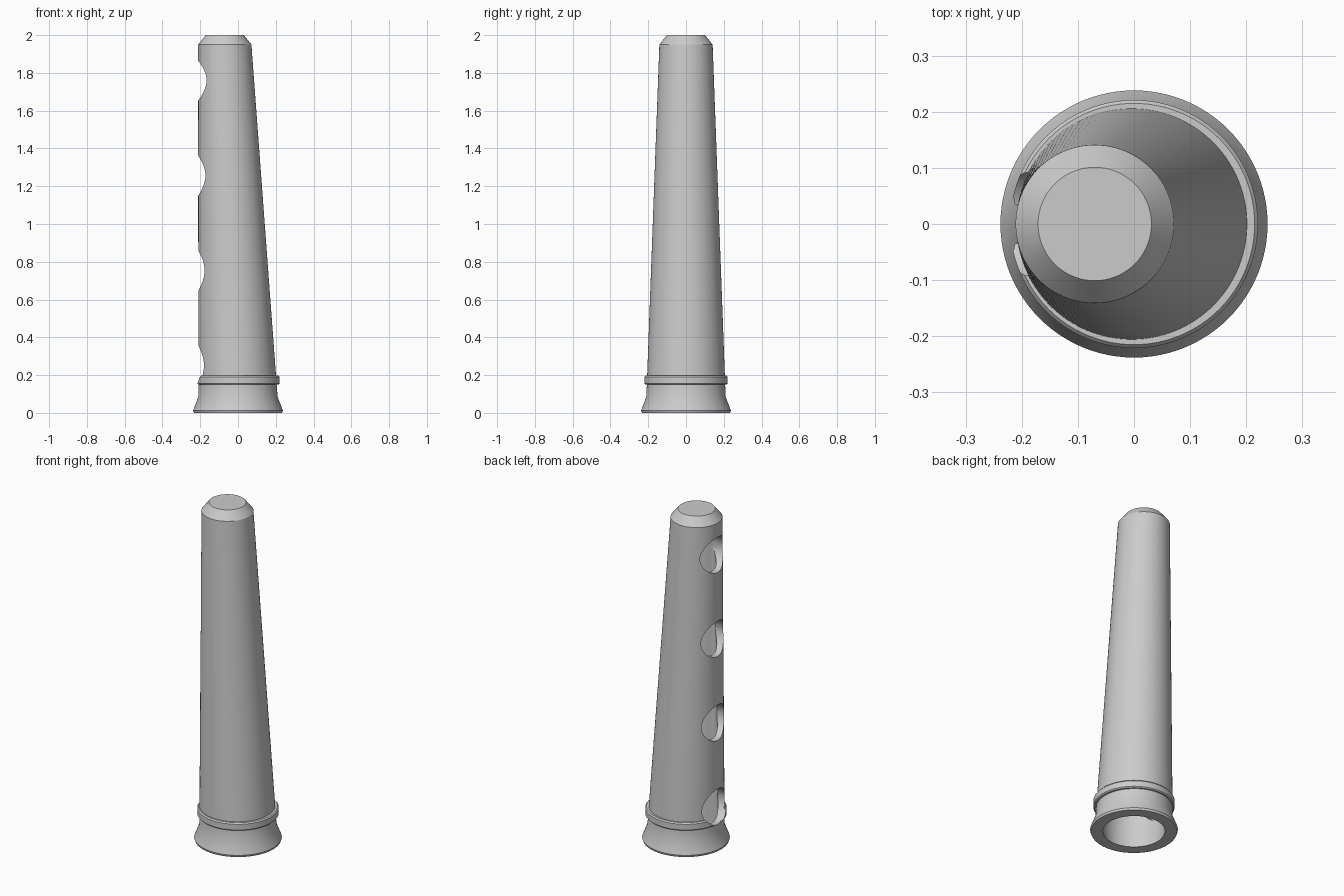
import bpy, bmesh, math

cube = bpy.data.objects.get("Cube")
if cube:
    bpy.data.objects.remove(cube, do_unlink=True)

SIDES = 96
grey = bpy.data.materials.new("plain grey")
grey.use_nodes = True
grey.diffuse_color = (0.6, 0.6, 0.6, 1)
grey.node_tree.nodes["Principled BSDF"].inputs["Base Color"].default_value = (0.6, 0.6, 0.6, 1)


def taper(z, wall=0.0):
    """Leaning cone with one upright side: returns ring (centre x, radius, z)."""
    t = (z - 0.08) / (1.95 - 0.08)
    return (-0.07 * t, 0.21 - 0.069 * t - wall, z)


def loft(name, rings):
    """Bridge circular rings in order and close both ends."""
    bm = bmesh.new()
    loops = []
    for cx, r, z in rings:
        loops.append([bm.verts.new((cx + r * math.cos(a), r * math.sin(a), z))
                      for a in (2 * math.pi * i / SIDES for i in range(SIDES))])
    for a, b in zip(loops, loops[1:]):
        for i in range(SIDES):
            j = (i + 1) % SIDES
            bm.faces.new((a[i], a[j], b[j], b[i]))
    bm.faces.new(loops[0])
    bm.faces.new(loops[-1])
    bmesh.ops.recalc_face_normals(bm, faces=bm.faces)
    mesh = bpy.data.meshes.new(name)
    bm.to_mesh(mesh)
    bm.free()
    obj = bpy.data.objects.new(name, mesh)
    bpy.context.collection.objects.link(obj)
    mesh.materials.append(grey)
    return obj


# Hollow tube: inner bore, flared foot, collar, leaning body, chamfered tip
WALL = 0.036
bore = [taper(1.93, WALL), taper(0.08, WALL), (0, 0.168, 0)]
foot = [(0, 0.234, 0), (0, 0.238, 0.012), taper(0.085)]
collar = [taper(0.15), (0, 0.215, 0.15), (0, 0.221, 0.156),
          (0, 0.221, 0.19), (0, 0.215, 0.197), taper(0.197)]
tip = [taper(1.95), (-0.07, 0.101, 2.0)]
tube = loft("tube_body", bore + foot + collar + tip)

# Round side holes through one wall
for i in range(4):
    bpy.ops.mesh.primitive_cylinder_add(
        vertices=48, radius=0.106, depth=0.3,
        location=(-0.23, 0, 0.25 + i * 0.503), rotation=(0, math.pi / 2, 0))
    cutter = bpy.context.object
    cutter.name = "hole_cutter_%d" % (i + 1)
    cutter.data.materials.append(grey)
    cutter.hide_render = True
    cutter.hide_set(True)
    cut = tube.modifiers.new("side_hole_%d" % (i + 1), "BOOLEAN")
    cut.operation = "DIFFERENCE"
    cut.solver = "EXACT"
    cut.object = cutter

# Apply the cuts, drop the cutters, then shade
bpy.ops.object.select_all(action="DESELECT")
bpy.context.view_layer.objects.active = tube
tube.select_set(True)
for name in [m.name for m in tube.modifiers]:
    cutter = tube.modifiers[name].object
    bpy.ops.object.modifier_apply(modifier=name)
    bpy.data.objects.remove(cutter, do_unlink=True)
bpy.ops.object.shade_smooth_by_angle(angle=math.radians(25))
